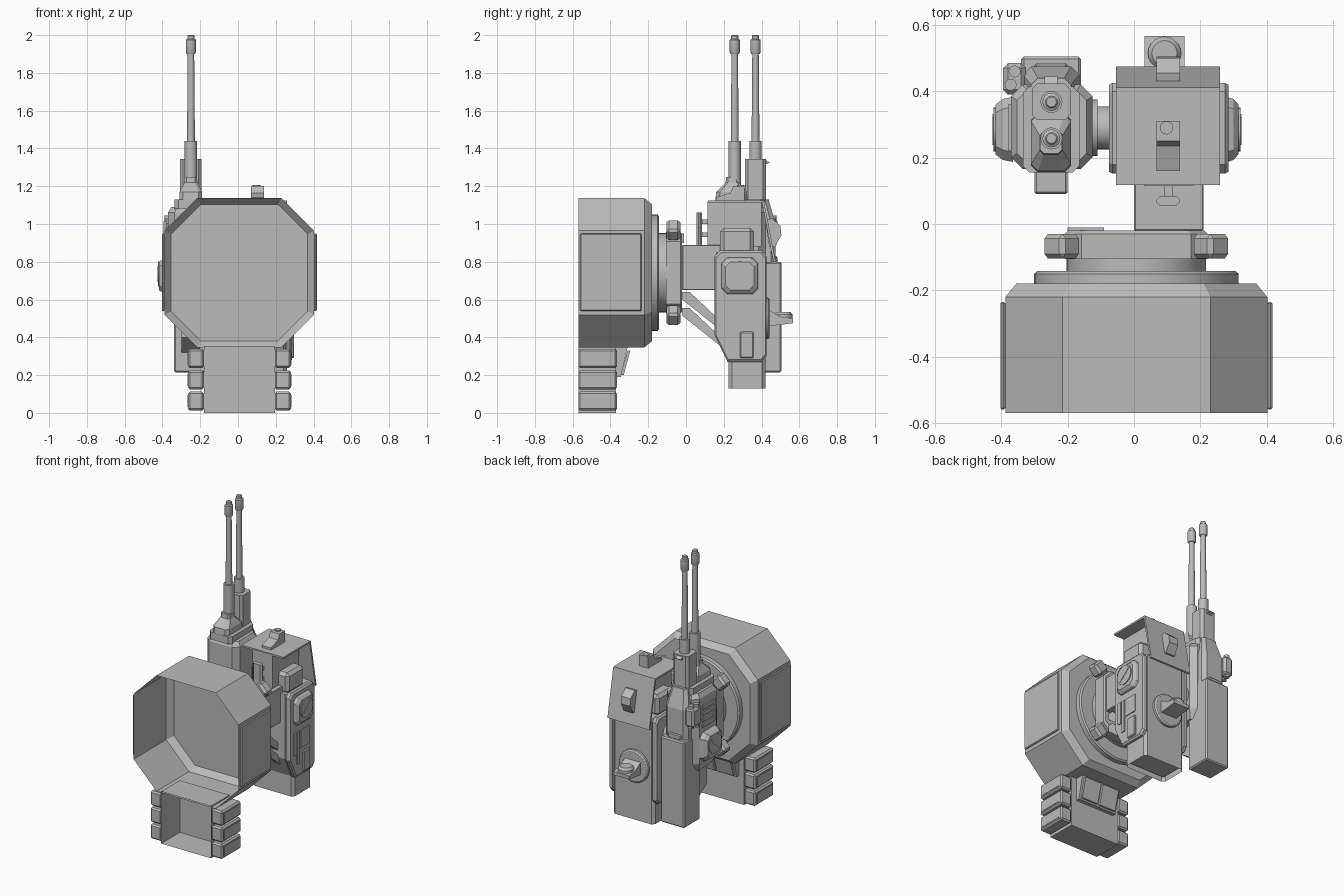
import bpy, bmesh, math
from mathutils import Vector, Matrix

mat = bpy.data.materials.new("plain grey")
mat.diffuse_color = (0.5, 0.5, 0.5, 1)

CX, CZ = 0.007, 0.742   # centre of the octagonal drum


def finish(name, bm, bevel=0.0, smooth=False):
    bmesh.ops.recalc_face_normals(bm, faces=bm.faces)
    if bevel:
        bmesh.ops.bevel(bm, geom=bm.edges[:], offset=bevel, segments=1, affect='EDGES')
    me = bpy.data.meshes.new(name)
    bm.to_mesh(me)
    bm.free()
    me.materials.append(mat)
    ob = bpy.data.objects.new(name, me)
    bpy.context.collection.objects.link(ob)
    if smooth:
        bpy.context.view_layer.objects.active = ob
        ob.select_set(True)
        bpy.ops.object.shade_smooth_by_angle(angle=math.radians(35))
        ob.select_set(False)
    return ob


def loft(name, rings, start=True, end=True, bevel=0.0, smooth=False):
    bm = bmesh.new()
    vs = [[bm.verts.new(p) for p in r] for r in rings]
    n = len(vs[0])
    for a, b in zip(vs, vs[1:]):
        for i in range(n):
            bm.faces.new((a[i], a[(i + 1) % n], b[(i + 1) % n], b[i]))
    if start:
        bm.faces.new(vs[0])
    if end:
        bm.faces.new(vs[-1])
    return finish(name, bm, bevel, smooth)


def place(axis, p, d):
    a, b = p
    return {'x': (d, a, b), 'y': (a, d, b), 'z': (a, b, d)}[axis]


def prism(name, axis, pts, d0, d1, bevel=0.0):
    return loft(name, [[place(axis, p, d) for p in pts] for d in (d0, d1)], bevel=bevel)


def box(name, x0, x1, y0, y1, z0, z1, bevel=0.0):
    return prism(name, 'z', [(x0, y0), (x1, y0), (x1, y1), (x0, y1)], z0, z1, bevel)


def octo(a, b, ha, hb, c):
    return [(a - ha + c, b - hb), (a + ha - c, b - hb), (a + ha, b - hb + c), (a + ha, b + hb - c),
            (a + ha - c, b + hb), (a - ha + c, b + hb), (a - ha, b + hb - c), (a - ha, b - hb + c)]


def oct_loft(name, axis, a, b, secs, **kw):
    # each section: (depth, half width, half height, chamfer)
    return loft(name, [[place(axis, p, d) for p in octo(a, b, ha, hb, c)] for d, ha, hb, c in secs], **kw)


def turn(name, axis, a, b, prof, n=32):
    # turned part: profile of (depth, radius)
    rings = [[place(axis, (a + r * math.cos(2 * math.pi * i / n), b + r * math.sin(2 * math.pi * i / n)), d)
              for i in range(n)] for d, r in prof]
    return loft(name, rings, smooth=True)


# Open-fronted octagonal drum with side plates
oct_loft("drum_shell", 'y', CX, CZ, [(-0.57, .395, .395, .172), (-0.22, .395, .395, .172),
                                     (-0.18, .362, .362, .158)], start=False)
for s in (-1, 1):
    x = CX + s * 0.395
    box("drum_side_plate", min(x, x + s * .015), max(x, x + s * .015), -.56, -.235, .54, .95, .005)

# Stepped mount behind the drum
turn("mount_disc", 'y', CX, CZ, [(-.181, .308), (-.15, .308), (-.142, .298)], 48)
turn("mount_neck", 'y', CX, CZ, [(-.145, .21), (-.10, .21)], 40)
oct_loft("mount_plate", 'y', CX, CZ, [(-.105, .215, .215, .05), (-.03, .215, .215, .05), (-.02, .205, .205, .05)])
for sx in (-1, 1):
    for sz in (-1, 1):
        c = box("mount_claw", -.045, .045, -.037, .037, -.042, .042, .014)
        c.matrix_world = Matrix.Translation((CX + sx * .225, -.067, CZ + sz * .225)) @ \
            Matrix.Rotation(math.radians(45 * sx * sz), 4, 'Y')
box("mount_tab", -.20, -.09, -.02, -.01, .90, .95)

# Arm to the main body, struts and the upright rounded pin plate
box("arm", .0, .21, -.02, .19, .65, .89, .004)
for dz in (0, -.085):
    for x in (.02, .15):
        prism("arm_strut", 'x', [(-.02, .64 + dz), (.02, .64 + dz), (.2, .47 + dz), (.2, .425 + dz), (-.02, .60 + dz)],
              x, x + .04)
oct_loft("pin_plate", 'z', .103, .07, [(.885, .035, .015, .011), (1.06, .035, .015, .011)])
for z in (.93, 1.0):
    box("pin_peg", .09, .116, .08, .13, z, z + .025)

# Magazine under the drum: open-fronted box and side pods
loft("magazine_box", [[(-.18, y, .0), (.195, y, .0), (.195, y, .355), (-.18, y, .355)] for y in (-.57, -.37)],
     start=False)
for i in range(3):
    z = .012 + i * .113
    for x0, x1, xo in ((-.265, -.18, -.268), (.195, .28, .278)):
        box("magazine_pod", x0, x1, -.57, -.365, z, z + .1, .010)
        box("magazine_pod_panel", xo, xo + .005, -.55, -.385, z + .018, z + .082)
prism("magazine_rear_wedge", 'x', [(-.37, .19), (-.345, .19), (-.31, .345), (-.37, .345)], -.14, .155)
for x in (-.125, .015):
    prism("magazine_rear_panel", 'x', [(-.345, .2), (-.33, .2), (-.295, .33), (-.31, .33)], x, x + .125)

# Main body: lower housing, upper core and spine
loft("body_housing", [[place('z', p, z) for p in octo(.105, (y0 + .42) / 2, .155, (.42 - y0) / 2, .018)]
                      for z, y0 in ((.13, .225), (.27, .225), (.41, .16), (.85, .16))], start=False)
box("body_floor", -.04, .25, .235, .41, .16, .17)
box("body_core", -.04, .25, .18, .36, .84, .98, .02)
box("body_spine", .03, .18, .115, .40, .88, 1.12)
side = [(.22, .27), (.40, .27), (.425, .30), (.425, .83), (.40, .86), (.18, .86), (.152, .83), (.152, .41)]
for xa, xb in ((.255, .285), (-.045, -.075)):
    loft("body_side_plate", [[(x, .29 + (y - .29) * k, .56 + (z - .56) * k) for y, z in side]
                             for x, k in ((xa, 1), ((xa + 2 * xb) / 3, 1), (xb, .96))])
# Panels on the right side
for y in (.19, .225):
    box("side_vent", .28, .291, y, y + .028, .36 if y > .2 else .43, .58)
box("side_vent", .28, .291, .262, .355, .46, .58)
box("side_pocket", .28, .297, .285, .358, .29, .43, .006)

# Square tapered bosses with slotted round caps
for x0, x1, x2 in ((.28, .30, .315), (-.365, -.395, -.418)):
    oct_loft("boss", 'x', .285, .725, [(x0, .098, .098, .03), (x1, .092, .092, .03), (x2, .075, .075, .025)])
    e = .006 if x2 > 0 else -.006
    turn("boss_cap", 'x', .285, .735, [(x2 - e, .066), (x2 + e, .066)], 28)
    sl = box("boss_slot", -.003, .003, -.055, .055, -.008, .008)
    sl.matrix_world = Matrix.Translation((x2 + e, .285, .735)) @ Matrix.Rotation(math.radians(40), 4, 'X')

# Bent sheet cap over the body, with top and rear fittings
prism("body_cap", 'x', [(.117, 1.125), (.412, 1.125), (.475, .80), (.463, .797), (.402, 1.113), (.117, 1.113)],
      -.055, .26)
prism("cap_top_fitting", 'x', [(.16, 1.12), (.16, 1.14), (.235, 1.165), (.25, 1.2), (.31, 1.2), (.31, 1.12)], .068, .138)
turn("cap_top_lens", 'z', .098, .29, [(1.19, .02), (1.207, .02)], 16)
prism("cap_rear_fitting", 'x', [(.42, 1.02), (.455, 1.03), (.50, .99), (.505, .94), (.47, .88), (.44, .88)], .068, .138)

# Rear disc and handle
turn("rear_disc", 'y', .09, .50, [(.41, .11), (.435, .11), (.442, .10)], 32)
prism("rear_handle", 'x', [(.43, .46), (.49, .465), (.567, .475), (.567, .50), (.50, .51), (.43, .55)], .032, .152)
turn("rear_handle_knob", 'z', .092, .515, [(.48, .05), (.52, .05), (.535, .038)], 20)

# Gun pod beside the body
turn("gun_axle", 'x', .29, .725, [(-.14, .065), (-.05, .065)], 28)
turn("gun_axle_collar", 'x', .29, .725, [(-.13, .085), (-.11, .085)], 28)
oct_loft("gun_body", 'z', -.248, .293, [(.56, .10, .10, .03), (.62, .123, .127, .035),
                                        (1.06, .123, .127, .035), (1.09, .105, .11, .03)])
box("gun_front_block", -.30, -.20, .09, .18, .66, .88, .006)
prism("gun_lower_block", 'x', [(.2, .40), (.32, .32), (.34, .6), (.2, .6)], -.30, -.20)
box("gun_rear_box", -.34, -.16, .33, .505, .215, .80, .008)
box("gun_rear_box_lid", -.30, -.20, .35, .485, .795, .83, .006)
oct_loft("gun_top_block", 'z', -.25, .285, [(1.08, .085, .13, .02), (1.13, .085, .13, .02)])
# Rear column that narrows into the second barrel housing
oct_loft("gun_rear_column", 'z', -.25, .385, [(.78, .085, .09, .025), (1.0, .085, .09, .025),
                                              (1.12, .06, .055, .02), (1.13, .06, .055, .02)])
oct_loft("barrel_housing", 'z', -.25, .368, [(1.1, .058, .055, .016), (1.345, .058, .055, .016)])
prism("housing_prong", 'x', [(.41, 1.345), (.445, 1.325), (.41, 1.31)], -.27, -.23)
oct_loft("barrel_flare", 'z', -.25, .245, [(1.12, .06, .09, .02), (1.17, .06, .085, .02),
                                           (1.22, .035, .035, .012), (1.25, .033, .033, .012)])
# Side sight with twin tubes and vent plates on the outer side
box("twin_tube_box", -.395, -.325, .39, .485, .90, 1.03, .015)
for x, y in ((-.36, .46), (-.372, .42)):
    turn("sight_tube", 'z', x, y, [(.89, .018), (1.045, .018)], 16)
for i in range(4):
    box("gun_side_vent", -.38, -.365, .22, .36, .86 + i * .04, .885 + i * .04)

# Twin barrels with muzzles
for y in (.258, .368):
    turn("barrel", 'z', -.249, y, [(1.1, .033), (1.44, .033), (1.44, .021), (1.91, .017)], 20)
    turn("muzzle", 'z', -.249, y, [(1.90, .022), (1.91, .027), (1.975, .027), (1.98, .019), (1.995, .019), (2.0, .015)], 16)
